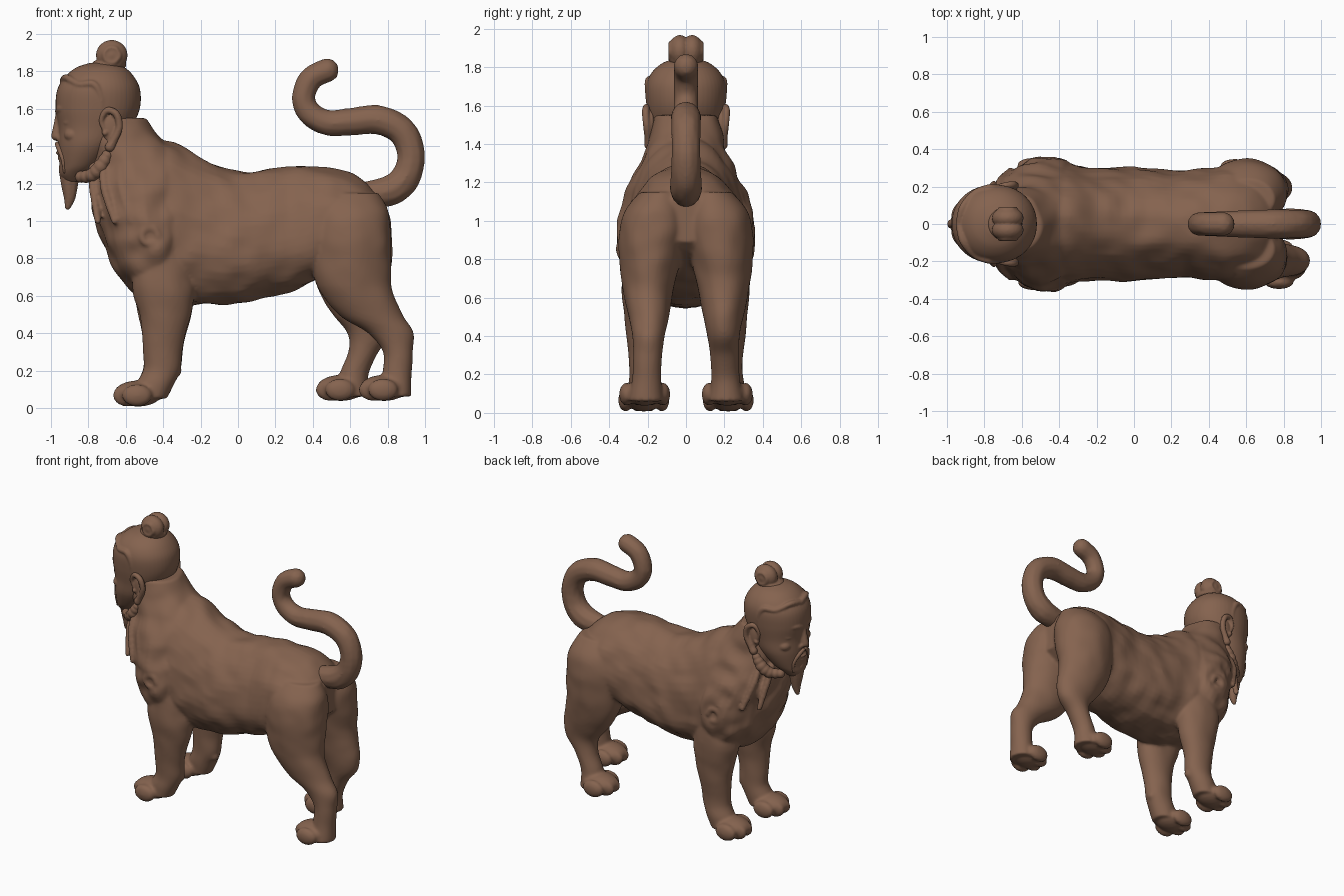
import bpy, bmesh, math
from mathutils import Vector, Matrix, noise

brown = bpy.data.materials.new("carved brown")
brown.diffuse_color = (0.235, 0.125, 0.078, 1)


def spline(pts, n):
    """Catmull-Rom through tuples of any length."""
    out = []
    for i in range(len(pts) - 1):
        a, b, c, d = (pts[max(0, min(len(pts) - 1, i + k))] for k in (-1, 0, 1, 2))
        for s in range(n):
            t = s / n
            out.append([0.5 * (2 * q + (r - p) * t + (2 * p - 5 * q + 4 * r - w) * t * t
                               + (3 * q - p - 3 * r + w) * t ** 3)
                        for p, q, r, w in zip(a, b, c, d)])
    out.append(list(pts[-1]))
    return out


def loft(bm, secs, axis, egg=0.0, power=1.0, lump=0.0, seg=48):
    """Skin ellipse sections (x, y, z, r1, r2) stacked along x or z."""
    rings = []
    for x, y, z, r1, r2 in spline(secs, 6):
        ring = []
        for k in range(seg):
            t = 2 * math.pi * k / seg
            c = math.copysign(abs(math.cos(t)) ** power, math.cos(t))
            s = math.copysign(abs(math.sin(t)) ** power, math.sin(t))
            c *= 1 - egg * s
            off = Vector((0, r1 * c, r2 * s)) if axis == "x" else Vector((r1 * c, r2 * s, 0))
            p = Vector((x, y, z))
            off *= 1 + lump * noise.noise((p + off) * 9)
            ring.append(bm.verts.new(p + off))
        rings.append(ring)
    for a, b in zip(rings, rings[1:]):
        for k in range(seg):
            j = (k + 1) % seg
            bm.faces.new((a[k], a[j], b[j], b[k]))
    bm.faces.new(rings[0][::-1])
    bm.faces.new(rings[-1])


def ball(bm, loc, r, sub=3):
    r = r if isinstance(r, tuple) else (r, r, r)
    bmesh.ops.create_icosphere(bm, subdivisions=sub, radius=1,
                               matrix=Matrix.Translation(loc) @ Matrix.Diagonal((*r, 1)))


def stroke(bm, pts, n=8):
    """Rounded rope through (x, y, z, radius) points."""
    for x, y, z, r in spline(pts, n):
        ball(bm, (x, y, z), r, 2)


def fuse(name, bm, voxel, smooth=3):
    """Blend the overlapping pieces into one smooth skin."""
    bmesh.ops.recalc_face_normals(bm, faces=bm.faces)
    me = bpy.data.meshes.new(name)
    bm.to_mesh(me)
    bm.free()
    me.materials.append(brown)
    ob = bpy.data.objects.new(name, me)
    bpy.context.collection.objects.link(ob)
    m = ob.modifiers.new("fuse", "REMESH")
    m.mode = "VOXEL"
    m.voxel_size = voxel
    m.use_smooth_shade = True
    s = ob.modifiers.new("soften", "SMOOTH")
    s.factor = 0.5
    s.iterations = smooth
    return ob


def paw(bm, x, y, z):
    ball(bm, (x + 0.13, y, z + 0.072), (0.13, 0.105, 0.07))
    for dy, dx in ((-0.095, 0.05), (-0.034, 0), (0.034, 0), (0.095, 0.045)):
        ball(bm, (x + 0.075 + dx, y + dy, z + 0.062), (0.08, 0.038, 0.06))


# ---- trunk, chest and mane
bm = bmesh.new()
loft(bm, [(-0.62, 0, 1.05, 0.2, 0.27), (-0.5, 0, 1.03, 0.29, 0.4), (-0.35, 0, 0.99, 0.31, 0.43),
          (-0.2, 0, 0.943, 0.295, 0.393), (0, 0, 0.915, 0.3, 0.355), (0.2, 0, 0.94, 0.28, 0.34),
          (0.4, 0, 0.98, 0.295, 0.31), (0.55, 0, 1.01, 0.3, 0.26), (0.68, 0, 1.015, 0.24, 0.195),
          (0.76, 0, 1.01, 0.14, 0.12)], "x", egg=0.17, power=0.9, lump=0.05)
loft(bm, [(-0.42, 0, 0.6, 0.12, 0.14), (-0.43, 0, 0.68, 0.19, 0.28), (-0.455, 0, 0.8, 0.235, 0.345),
          (-0.48, 0, 0.95, 0.26, 0.355), (-0.5, 0, 1.1, 0.28, 0.325), (-0.515, 0, 1.25, 0.275, 0.265),
          (-0.55, 0, 1.35, 0.25, 0.215), (-0.62, 0, 1.45, 0.2, 0.185), (-0.65, 0, 1.55, 0.15, 0.165)],
     "z", power=0.93, lump=0.09)

for side in (-1, 1):
    # ---- front legs
    loft(bm, [(-0.41, side * 0.19, 0.88, 0.15, 0.13), (-0.4, side * 0.215, 0.65, 0.165, 0.12),
              (-0.39, side * 0.22, 0.5, 0.14, 0.1), (-0.4, side * 0.22, 0.35, 0.11, 0.085),
              (-0.405, side * 0.215, 0.22, 0.1, 0.08), (-0.44, side * 0.22, 0.13, 0.1, 0.085),
              (-0.46, side * 0.22, 0.05, 0.08, 0.08)], "z", lump=0.06)
    ball(bm, (-0.335, side * 0.2, 0.2), 0.035)
    paw(bm, -0.665, side * 0.22, 0.005)

    # ---- hind legs, the one at +y stepping forward
    secs = []
    for x, y, z, rx, ry in ((0.6, 0.13, 1.15, 0.15, 0.11), (0.6, 0.155, 1.05, 0.205, 0.165),
                            (0.6, 0.17, 0.93, 0.222, 0.178), (0.605, 0.185, 0.8, 0.215, 0.16),
                            (0.62, 0.195, 0.65, 0.2, 0.135), (0.71, 0.195, 0.5, 0.17, 0.105),
                            (0.815, 0.195, 0.4, 0.122, 0.085), (0.855, 0.2, 0.3, 0.08, 0.075),
                            (0.85, 0.205, 0.18, 0.078, 0.075), (0.845, 0.21, 0.06, 0.08, 0.09)):
        t = max(0, min(1, (0.6 - z) / 0.42)) if side > 0 else 0
        secs.append((x - 0.23 * t * t * (3 - 2 * t), side * y, z, rx, ry))
    loft(bm, secs, "z", lump=0.04)
    paw(bm, 0.42 if side > 0 else 0.65, side * 0.215, 0.035)

    # ---- shoulder curl
    stroke(bm, [(-0.47 + 0.045 * math.cos(a), side * 0.345, 0.92 + 0.045 * math.sin(a), 0.018)
                for a in (0, 1, 2, 3, 4, 5)], 4)
    # ---- mane strands from the neck to the chest
    for x, y, dx in ((-0.78, 0.1, 0.03), (-0.72, 0.17, 0.06), (-0.63, 0.2, 0.06), (-0.53, 0.2, 0.08)):
        stroke(bm, [(x, side * (y - 0.02), 1.33, 0.02), (x + 0.005, side * (y + 0.055), 1.18, 0.025),
                    (x + dx, side * (y + 0.115), 1.0, 0.02)], 8)
fuse("body", bm, 0.011, 4)

# ---- tail
bm = bmesh.new()
stroke(bm, [(0.68, 0, 1.14, 0.07), (0.82, 0, 1.165, 0.085), (0.9, 0, 1.24, 0.08), (0.925, 0, 1.36, 0.077),
            (0.875, 0, 1.48, 0.078), (0.75, 0, 1.54, 0.08), (0.6, 0, 1.53, 0.075), (0.48, 0, 1.525, 0.07),
            (0.385, 0, 1.575, 0.066), (0.35, 0, 1.66, 0.064), (0.39, 0, 1.76, 0.065),
            (0.475, 0, 1.805, 0.066)], 10)
fuse("tail", bm, 0.01, 5)

# ---- head with face
bm = bmesh.new()
loft(bm, [(-0.88, 0, 1.21, 0.05, 0.05), (-0.875, 0, 1.25, 0.08, 0.09), (-0.845, 0, 1.3, 0.11, 0.13),
          (-0.8, 0, 1.4, 0.16, 0.175), (-0.765, 0, 1.5, 0.195, 0.19), (-0.75, 0, 1.6, 0.225, 0.205),
          (-0.745, 0, 1.7, 0.222, 0.208), (-0.74, 0, 1.77, 0.185, 0.18), (-0.735, 0, 1.82, 0.13, 0.125),
          (-0.73, 0, 1.845, 0.06, 0.06)], "z", power=0.95)
stroke(bm, [(-0.955, 0, 1.58, 0.02), (-0.965, 0, 1.52, 0.021), (-0.972, 0, 1.455, 0.028)])
ball(bm, (-0.945, 0, 1.365), (0.03, 0.045, 0.014))
ball(bm, (-0.935, 0, 1.335), (0.03, 0.04, 0.015))
for s in (-1, 1):
    ball(bm, (-0.952, s * 0.03, 1.44), 0.02)
    ball(bm, (-0.9, s * 0.105, 1.545), (0.03, 0.035, 0.025))
    ball(bm, (-0.88, s * 0.11, 1.46), (0.05, 0.05, 0.04))
    # brows and eyelids
    stroke(bm, [(-0.962, s * 0.025, 1.585, 0.018), (-0.945, s * 0.08, 1.6, 0.021),
                (-0.88, s * 0.155, 1.595, 0.014)])
    for dz in (0.02, -0.02):
        stroke(bm, [(-0.94, s * 0.06, 1.545, 0.008), (-0.918, s * 0.118, 1.545 + dz, 0.01),
                    (-0.87, s * 0.155, 1.545, 0.008)])
    # hairline and sideburn
    stroke(bm, [(-0.935, 0, 1.75, 0.02), (-0.915, s * 0.09, 1.765, 0.02), (-0.85, s * 0.165, 1.73, 0.02),
                (-0.77, s * 0.195, 1.73, 0.02), (-0.73, s * 0.193, 1.65, 0.02),
                (-0.74, s * 0.18, 1.55, 0.02)])
fuse("head", bm, 0.007, 3)

# ---- ears
bm = bmesh.new()
for s in (-1, 1):
    stroke(bm, [(-0.71, s * 0.185, 1.48, 0.014), (-0.73, s * 0.19, 1.54, 0.016),
                (-0.7, s * 0.203, 1.59, 0.018), (-0.65, s * 0.21, 1.57, 0.02),
                (-0.635, s * 0.205, 1.5, 0.02), (-0.665, s * 0.195, 1.43, 0.022),
                (-0.685, s * 0.19, 1.395, 0.028)])
    ball(bm, (-0.68, s * 0.18, 1.5), (0.05, 0.02, 0.08))
    ball(bm, (-0.71, s * 0.19, 1.47), 0.017)
fuse("ears", bm, 0.006, 2)

# ---- chin beard, moustache and jaw curls
bm = bmesh.new()
stroke(bm, [(-0.9, 0, 1.28, 0.062), (-0.9, 0, 1.2, 0.048), (-0.9, 0, 1.13, 0.033), (-0.91, 0, 1.075, 0.016)])
for s in (-1, 1):
    stroke(bm, [(-0.967, s * 0.012, 1.412, 0.014), (-0.955, s * 0.05, 1.385, 0.016),
                (-0.935, s * 0.08, 1.33, 0.014), (-0.93, s * 0.075, 1.26, 0.008)])
    for i, (x, y, z, r) in enumerate(spline([(-0.7, 0.175, 1.35, 0.03), (-0.735, 0.17, 1.29, 0.04),
                                             (-0.78, 0.145, 1.245, 0.038),
                                             (-0.84, 0.1, 1.235, 0.032)], 2)):
        ball(bm, (x, s * y, z), r)
fuse("beard", bm, 0.006, 2)

# ---- topknot on its band
bm = bmesh.new()
ball(bm, (-0.69, 0, 1.835), (0.095, 0.09, 0.035))
for s in (-1, 1):
    ball(bm, (-0.675, s * 0.032, 1.885), (0.085, 0.06, 0.083))
    stroke(bm, [(-0.675 + 0.04 * math.cos(a), s * 0.078, 1.885 + 0.04 * math.sin(a), 0.015)
                for a in (0, 1, 2, 3, 4, 5, 6)], 3)
fuse("topknot", bm, 0.007, 2)
